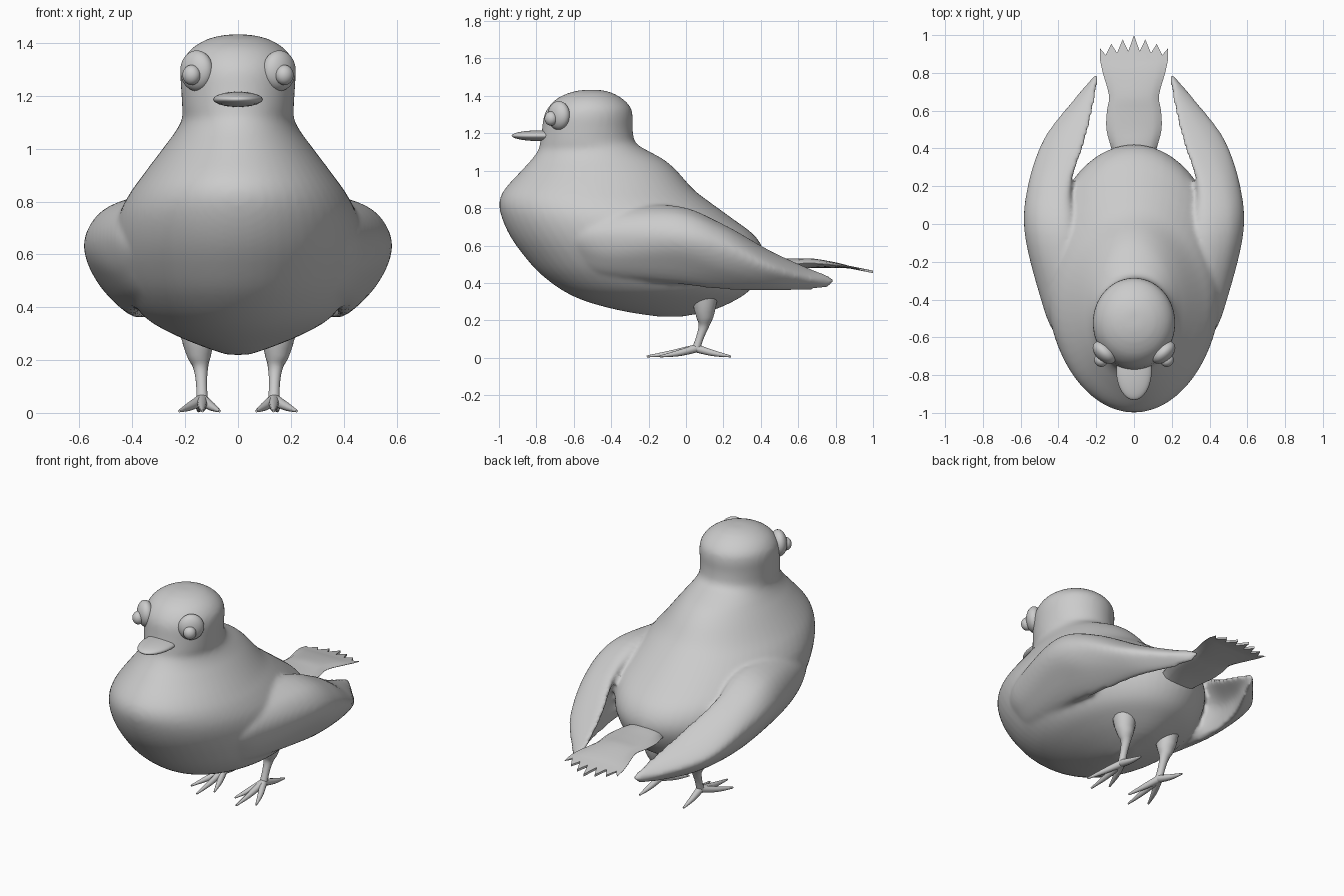
import bpy, bmesh, math
from mathutils import Vector, Matrix

if "Cube" in bpy.data.objects:
    bpy.data.objects.remove(bpy.data.objects["Cube"])

grey = bpy.data.materials.new("plain grey")
grey.diffuse_color = (0.6, 0.6, 0.6, 1)
grey.use_nodes = True
grey.node_tree.nodes["Principled BSDF"].inputs["Base Color"].default_value = grey.diffuse_color


def spline(items, n, closed=False):
    """Smooth interpolation through a list of vectors, n steps per span."""
    items = [Vector(p) for p in items]
    k, out = len(items), []
    get = (lambda i: items[i % k]) if closed else (lambda i: items[min(max(i, 0), k - 1)])
    for i in range(k if closed else k - 1):
        a, b, c, d = get(i - 1), get(i), get(i + 1), get(i + 2)
        for s in range(n):
            t = s / n
            out.append(0.5 * (2 * b + (c - a) * t + (2 * a - 5 * b + 4 * c - d) * t * t
                              + (3 * b - a - 3 * c + d) * t ** 3))
    return out if closed else out + [items[-1]]


def finish(name, bm, mirror=False, angle=60):
    bmesh.ops.recalc_face_normals(bm, faces=bm.faces)
    mesh = bpy.data.meshes.new(name)
    bm.to_mesh(mesh)
    bm.free()
    mesh.materials.append(grey)
    obj = bpy.data.objects.new(name, mesh)
    bpy.context.collection.objects.link(obj)
    if mirror:
        obj.modifiers.new("mirror", 'MIRROR')
    bpy.ops.object.select_all(action='DESELECT')
    obj.select_set(True)
    bpy.context.view_layer.objects.active = obj
    bpy.ops.object.shade_smooth_by_angle(angle=math.radians(angle))
    return obj


def add_loft(bm, rings, end_cap=True):
    rows = [[bm.verts.new(p) for p in r] for r in rings]
    n = len(rows[0])
    for a, b in zip(rows, rows[1:]):
        for i in range(n):
            j = (i + 1) % n
            bm.faces.new((a[i], a[j], b[j], b[i]))
    bm.faces.new(rows[0])
    if end_cap:
        bm.faces.new(rows[-1])
    return rows


def add_tube(bm, path, sides=12):
    """Tapered tube; path items are (x, y, z, radius)."""
    pts = spline(path, 4)
    rings = []
    for i, p in enumerate(pts):
        d = (pts[min(i + 1, len(pts) - 1)] - pts[max(i - 1, 0)]).to_3d()
        q = Vector((0, 0, 1)).rotation_difference(d.normalized())
        rings.append([p.to_3d() + q @ Vector((p[3] * math.cos(a), p[3] * math.sin(a), 0))
                      for a in (math.tau * s / sides for s in range(sides))])
    add_loft(bm, rings)


def ellipsoid(name, centre, size, turn=0, mirror=False):
    bm = bmesh.new()
    m = (Matrix.Translation(centre) @ Matrix.Rotation(turn, 4, 'Z')
         @ Matrix.Diagonal((*size, 1)))
    bmesh.ops.create_uvsphere(bm, u_segments=32, v_segments=20, radius=1, matrix=m)
    return finish(name, bm, mirror)


# Body and head: level cross-sections (z, front y, back y, half width)
levels = [
    (.220, -.15, -.02, .04), (.25, -.34, .13, .13), (.30, -.53, .25, .25),
    (.36, -.66, .34, .35), (.45, -.78, .40, .42), (.55, -.87, .42, .46),
    (.65, -.94, .37, .47), (.75, -.985, .24, .45), (.83, -.998, .13, .41),
    (.90, -.97, .04, .36), (1.0, -.88, -.05, .285), (1.06, -.825, -.12, .24),
    (1.11, -.79, -.21, .213), (1.15, -.78, -.27, .211), (1.22, -.77, -.285, .215),
    (1.29, -.76, -.285, .218), (1.34, -.735, -.297, .206), (1.385, -.69, -.34, .168),
    (1.418, -.62, -.40, .107), (1.432, -.55, -.46, .04)]
body = bmesh.new()
rings = []
for z, f, b, w in spline(levels, 4):
    rings.append([((w * math.cos(a)), (f + b) / 2 + (b - f) / 2 * math.sin(a), z)
                  for a in (math.tau * s / 56 for s in range(56))])
add_loft(body, rings)

# Wings: upright sections at y, each top, upper, outer, lower, bottom, inner (x, z)
stations = [
    (-.74, .22, .68, .25, .67, .275, .63, .25, .59, .20, .56, .10, .61),
    (-.58, .30, .75, .38, .72, .42, .65, .385, .56, .29, .47, .18, .60),
    (-.40, .34, .79, .44, .755, .492, .66, .46, .53, .35, .43, .22, .60),
    (-.05, .33, .80, .50, .775, .578, .66, .535, .53, .39, .395, .26, .60),
    (.20, .335, .70, .48, .69, .562, .60, .515, .47, .385, .365, .385, .53),
    (.45, .255, .565, .38, .555, .477, .49, .43, .41, .345, .360, .335, .46),
    (.65, .208, .477, .27, .472, .327, .43, .30, .39, .255, .362, .245, .42),
    (.75, .193, .437, .215, .442, .243, .415, .23, .388, .21, .375, .198, .41),
    (.785, .193, .42, .20, .421, .21, .41, .206, .40, .20, .395, .193, .405)]
for side in (1, -1):
    rings = []
    for s in spline(stations, 6):
        section = spline([(s[i], s[i + 1]) for i in range(1, 13, 2)], 6, closed=True)
        rings.append([(side * p.x, s[0], p.y) for p in section])
    add_loft(body, rings)

# Fuse body, head and wings into one smooth skin
skin = finish("body_and_wings", body)
fuse = skin.modifiers.new("fuse", 'REMESH')
fuse.mode = 'VOXEL'
fuse.voxel_size = .014
fuse.use_smooth_shade = True
soften = skin.modifiers.new("soften", 'SMOOTH')
soften.factor = .5
soften.iterations = 5

# Tail: thin lens sections (y, half width, z, half thickness) with a jagged end
spans = [(.30, .10, .48, .045), (.40, .12, .495, .04), (.50, .146, .50, .03),
         (.60, .143, .503, .026), (.68, .132, .505, .024), (.80, .165, .495, .014),
         (.87, .18, .485, .006)]
cols = 12
rings = []
for y, w, z, t in spline(spans, 3):
    top = [(w * (2 * i / cols - 1), y, z + t * math.sqrt(1 - (2 * i / cols - 1) ** 2) + .001)
           for i in range(cols + 1)]
    low = [(x, y, 2 * z - zz) for x, y, zz in reversed(top)]
    rings.append(top + low)
tip = []
for k, (x, y, z) in enumerate(rings[-1]):
    i = k if k <= cols else 2 * cols + 1 - k
    side = abs(x) / .18
    end = .92 - .03 * side if i % 2 else 1 - .07 * side
    tip.append((x, end, z - .2 * (end - y)))
bm = bmesh.new()
last = add_loft(bm, rings + [tip], end_cap=False)[-1]
for i in range(cols):
    bm.faces.new((last[i], last[i + 1], last[2 * cols - i], last[2 * cols + 1 - i]))
finish("tail", bm, angle=40)

# Beak and eyes
ellipsoid("beak", (0, -.775, 1.187), (.094, .157, .029))
ellipsoid("eye", (.156, -.68, 1.295), (.073, .047, .077), math.radians(42), True)
ellipsoid("pupil", (.176, -.722, 1.279), (.036, .033, .038), math.radians(42), True)

# Legs: thigh and shank
bm = bmesh.new()
add_tube(bm, [(.155, .10, .36, .075), (.152, .10, .28, .062), (.147, .10, .22, .047),
              (.141, .095, .17, .028), (.138, .075, .11, .021), (.136, .055, .05, .022)], 16)
finish("leg", bm, True)

# Feet: three front toes and one back toe
bm = bmesh.new()
for x, y in ((.07, -.13), (.135, -.21), (.222, -.14), (.15, .24)):
    mx, my = .136 + (x - .136) * .55, .055 + (y - .055) * .5
    add_tube(bm, [(.136, .055, .05, .022), (mx, my, .024, .016), (x, y, .007, .005)])
finish("foot", bm, True)
